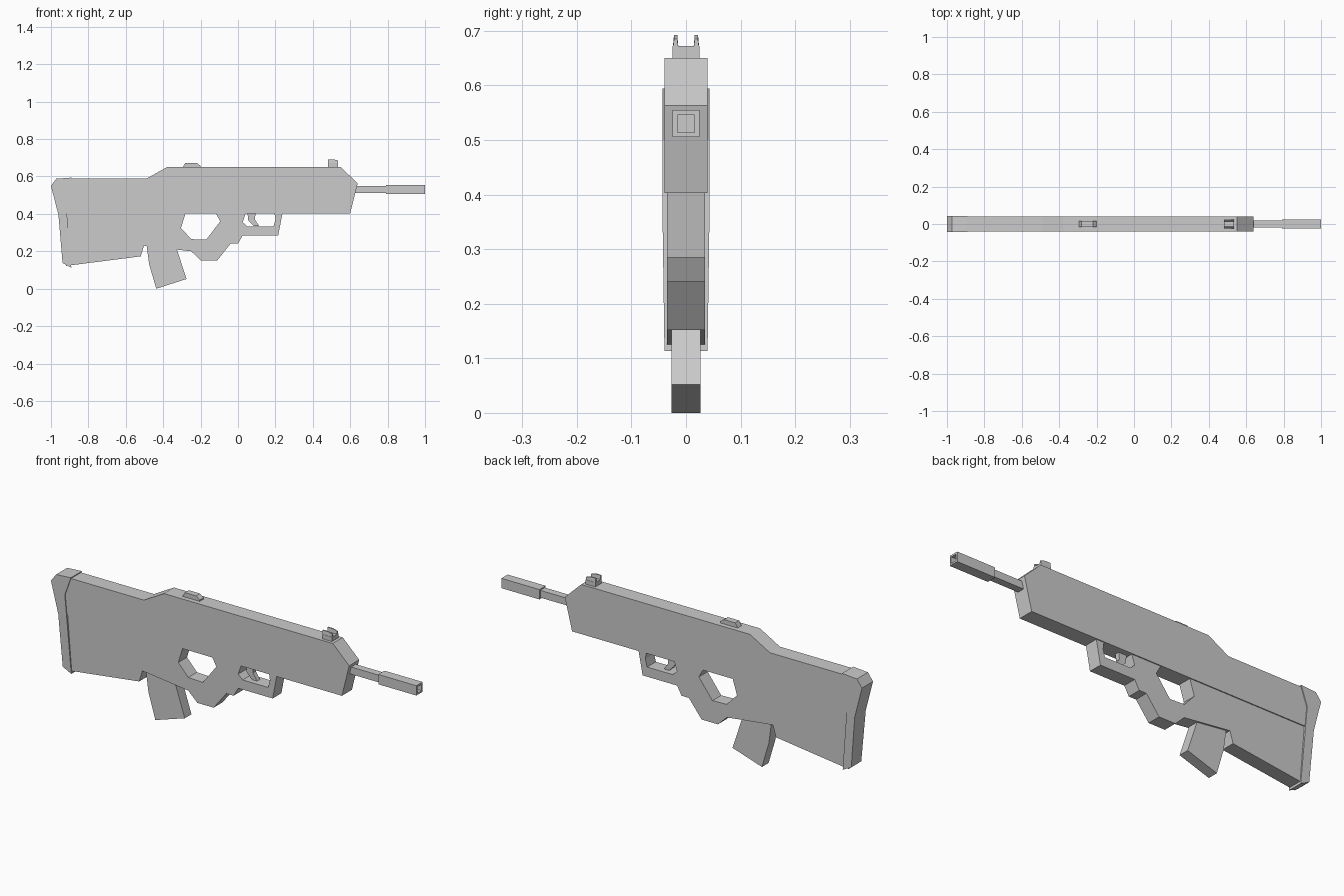
import bpy, bmesh


def make_object(name, bm):
    bmesh.ops.recalc_face_normals(bm, faces=bm.faces)
    mesh = bpy.data.meshes.new(name)
    bm.to_mesh(mesh)
    bm.free()
    obj = bpy.data.objects.new(name, mesh)
    bpy.context.collection.objects.link(obj)
    return obj


def loft(name, rings):
    """Skin a list of matching closed 3D rings and cap both ends."""
    bm = bmesh.new()
    vs = [[bm.verts.new(p) for p in ring] for ring in rings]
    n = len(vs[0])
    for a, b in zip(vs, vs[1:]):
        for i in range(n):
            bm.faces.new((a[i], a[(i + 1) % n], b[(i + 1) % n], b[i]))
    bm.faces.new(vs[0])
    bm.faces.new(vs[-1])
    return make_object(name, bm)


def plate(name, outline, half):
    """Side profile in x, z given thickness along y."""
    return loft(name, [[(x, y, z) for x, z in outline] for y in (-half, half)])


def square(x, h, z=0.53):
    return [(x, -h, z - h), (x, h, z - h), (x, h, z + h), (x, -h, z + h)]


# Long upper housing
plate("upper_body", [(-0.93, 0.588), (-0.49, 0.588), (-0.38, 0.65), (0.55, 0.65),
                     (0.64, 0.563), (0.60, 0.403), (-0.93, 0.403)], 0.0394)

# Stock, grip and trigger guard, both openings are notches under the housing
plate("lower_body", [(-0.92, 0.405), (-0.92, 0.122), (-0.52, 0.173), (-0.503, 0.23),
                     (-0.25, 0.2), (-0.20, 0.152), (-0.11, 0.152), (-0.04, 0.241),
                     (0.0, 0.241), (0.025, 0.285), (0.215, 0.285), (0.238, 0.405),
                     (0.195, 0.405), (0.20, 0.37), (0.19, 0.333), (0.05, 0.333),
                     (0.025, 0.355), (0.042, 0.405),
                     (-0.12, 0.405), (-0.095, 0.36), (-0.17, 0.262), (-0.25, 0.265),
                     (-0.305, 0.325), (-0.28, 0.405)], 0.0345)

# Trigger
plate("trigger", [(0.05, 0.41), (0.095, 0.41), (0.09, 0.37), (0.113, 0.335),
                  (0.085, 0.335), (0.055, 0.365)], 0.011)

# Magazine
plate("magazine", [(-0.49, 0.24), (-0.475, 0.13), (-0.437, 0.0), (-0.275, 0.052),
                   (-0.33, 0.22)], 0.0265)

# Butt pad, narrowing toward the bottom
rows = [(-0.972, 0.588, -0.89, 0.594, 0.0435), (-1.0, 0.55, -0.924, 0.50, 0.0435),
        (-0.96, 0.395, -0.914, 0.395, 0.0435), (-0.938, 0.137, -0.891, 0.113, 0.0395)]
loft("butt_pad", [[(bx, -h, bz), (fx, -h, fz), (fx, h, fz), (bx, h, bz)]
                  for bx, bz, fx, fz, h in rows])

# Barrel and hollow muzzle
loft("barrel", [square(0.60, 0.018), square(0.80, 0.018)])
loft("muzzle", [square(0.79, 0.0245), square(1.0, 0.0245),
                square(1.0, 0.016), square(0.96, 0.016)])

# Rear sight
plate("rear_sight", [(-0.298, 0.645), (-0.282, 0.672), (-0.22, 0.672),
                     (-0.20, 0.657), (-0.20, 0.645)], 0.0155)

# Front sight: base with two ears
plate("front_sight_base", [(0.482, 0.645), (0.482, 0.672), (0.535, 0.672),
                           (0.535, 0.645)], 0.025)
for side, s in (("left", 1), ("right", -1)):
    loft("front_sight_ear_" + side,
         [[(x, s * 0.025, 0.66), (x, s * 0.022, top), (x, s * 0.016, top), (x, s * 0.013, 0.66)]
          for x, top in ((0.482, 0.692), (0.51, 0.692), (0.535, 0.685))])
